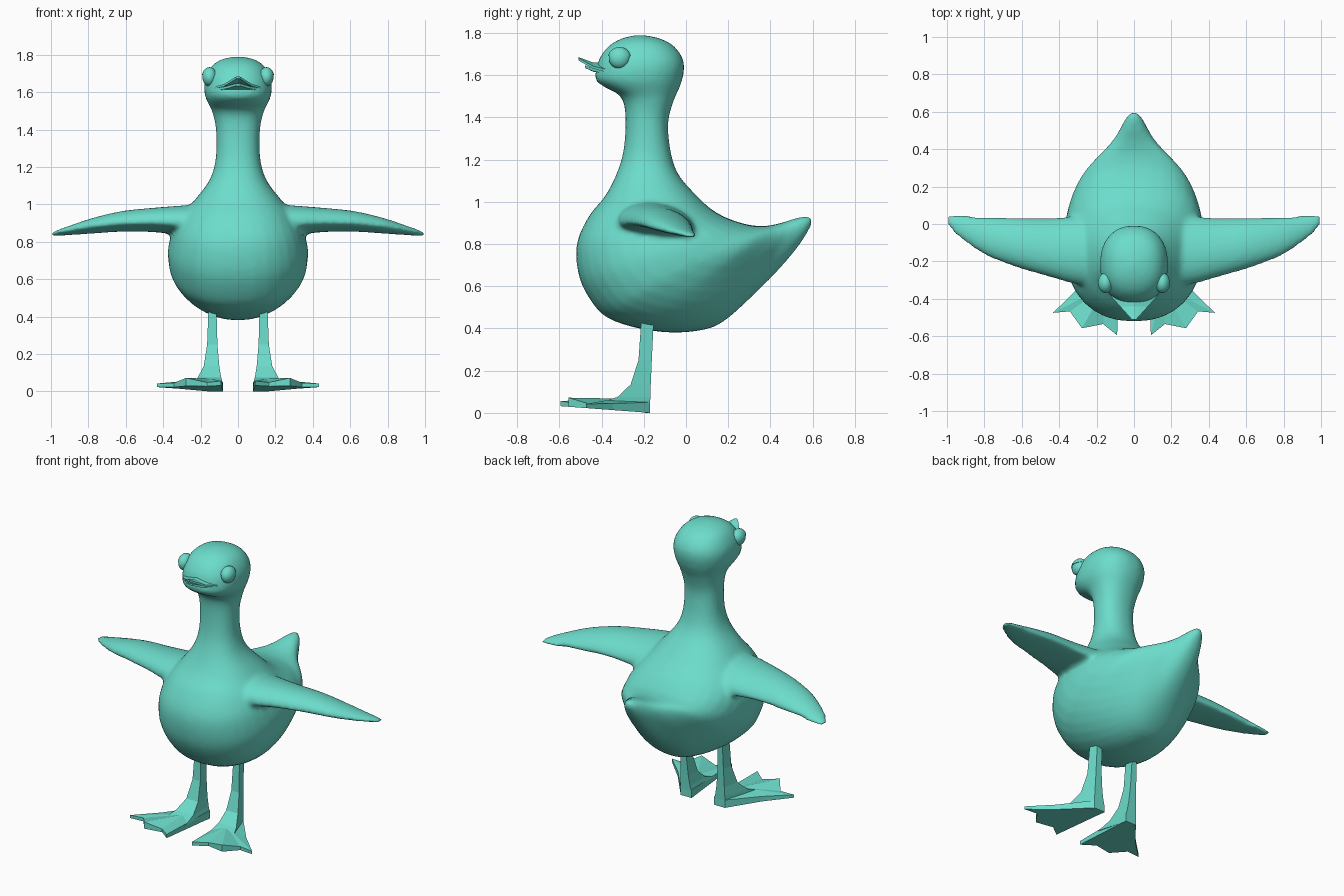
import bpy, bmesh, math
from mathutils import Vector

if "Cube" in bpy.data.objects:
    bpy.data.objects.remove(bpy.data.objects["Cube"])

teal = bpy.data.materials.new("teal")
teal.diffuse_color = (0.15, 0.72, 0.60, 1)
teal.use_nodes = True
teal.node_tree.nodes["Principled BSDF"].inputs["Base Color"].default_value = teal.diffuse_color


def finish(bm, name, smooth=True, mirror=False):
    bmesh.ops.recalc_face_normals(bm, faces=bm.faces)
    mesh = bpy.data.meshes.new(name)
    bm.to_mesh(mesh)
    bm.free()
    mesh.materials.append(teal)
    obj = bpy.data.objects.new(name, mesh)
    bpy.context.collection.objects.link(obj)
    for p in mesh.polygons:
        p.use_smooth = smooth
    if mirror:
        obj.modifiers.new("Mirror", 'MIRROR').use_mirror_merge = False
    return obj


def refine(rows, steps):
    """Smooth interpolation between rows of section values."""
    out = []
    for i in range(len(rows) - 1):
        a, b, c, d = (rows[max(0, min(len(rows) - 1, i + k))] for k in (-1, 0, 1, 2))
        for s in range(steps):
            t = s / steps
            out.append([0.5 * (2 * q + (r - p) * t + (2 * p - 5 * q + 4 * r - u) * t * t
                               + (3 * q - p - 3 * r + u) * t ** 3)
                        for p, q, r, u in zip(a, b, c, d)])
    return out + [list(rows[-1])]


def loft(bm, rings):
    rings = [[bm.verts.new(p) for p in ring] for ring in rings]
    n = len(rings[0])
    for a, b in zip(rings, rings[1:]):
        for i in range(n):
            bm.faces.new((a[i], a[(i + 1) % n], b[(i + 1) % n], b[i]))
    bm.faces.new(rings[0])
    bm.faces.new(rings[-1])


def power(v, e):
    return math.copysign(abs(v) ** e, v)


# Body: sections swing from head, down the neck and round to the tail
# front y, front z, back y, back z, half width
BODY = [
    (-.24, 1.79, -.20, 1.79, .02), (-.31, 1.772, -.13, 1.776, .09),
    (-.37, 1.735, -.065, 1.745, .14), (-.41, 1.68, -.02, 1.69, .172),
    (-.425, 1.63, -.008, 1.635, .182), (-.43, 1.58, -.02, 1.57, .175),
    (-.385, 1.543, -.04, 1.52, .155), (-.31, 1.50, -.06, 1.475, .135),
    (-.287, 1.41, -.085, 1.37, .117), (-.295, 1.25, -.07, 1.225, .12),
    (-.33, 1.13, -.03, 1.12, .155), (-.385, 1.025, .065, 1.015, .235),
    (-.455, .94, .12, .965, .29), (-.51, .83, .18, .93, .335),
    (-.52, .73, .23, .91, .36), (-.495, .61, .27, .898, .375),
    (-.42, .49, .31, .889, .37), (-.34, .435, .35, .886, .355),
    (-.20, .395, .39, .887, .32), (-.05, .38, .42, .893, .265),
    (.09, .395, .45, .90, .205), (.18, .435, .475, .908, .165),
    (.30, .54, .51, .92, .115), (.44, .68, .55, .929, .075),
    (.54, .80, .582, .932, .045), (.595, .89, .602, .92, .015),
]
# Wing: x, front y, front z, back y, back z, top thickness, bottom thickness
WING = [
    (.15, -.34, .90, .06, .86, .12, .08), (.30, -.325, .90, .045, .86, .112, .045),
    (.45, -.285, .90, .033, .86, .10, .02), (.62, -.235, .895, .035, .86, .085, .015),
    (.78, -.175, .88, .04, .85, .06, .015), (.90, -.10, .86, .047, .84, .035, .01),
    (.97, -.04, .85, .052, .835, .018, .01), (1.0, -.01, .842, .045, .833, .010, .008),
]
N = 32
ANGLES = [2 * math.pi * i / N for i in range(N)]
bm = bmesh.new()
rings = []
for fy, fz, by, bz, w in refine(BODY, 3):
    f, b = Vector((0, fy, fz)), Vector((0, by, bz))
    mid, half = (f + b) / 2, (f - b) / 2
    rings.append([mid + half * power(math.cos(a), .88)
                  + Vector((w * power(math.sin(a), .88), 0, 0)) for a in ANGLES])
loft(bm, rings)
for side in (-1, 1):
    rings = []
    for x, fy, fz, by, bz, top, low in refine(WING, 3):
        f, b = Vector((side * x, fy, fz)), Vector((side * x, by, bz))
        mid, half = (f + b) / 2, (f - b) / 2
        rings.append([mid + half * math.cos(a)
                      + Vector((0, 0, (top if math.sin(a) > 0 else low) * math.sin(a)))
                      for a in ANGLES])
    loft(bm, rings)
body = finish(bm, "body_and_wings")
# Fuse wings into the body with a soft joint
fuse = body.modifiers.new("Fuse", 'REMESH')
fuse.mode = 'VOXEL'
fuse.voxel_size = .014
fuse.use_smooth_shade = True
soften = body.modifiers.new("Soften", 'SMOOTH')
soften.factor, soften.iterations = .5, 8

# Eyes, with upper lids slightly larger than the eyeball
EYE = Vector((.152, -.315, 1.68))
for name, scale, lid in (("eyes", 1, False), ("eyelids", 1.09, True)):
    bm = bmesh.new()
    bmesh.ops.create_uvsphere(bm, u_segments=20, v_segments=12, radius=1)
    if lid:
        bmesh.ops.bisect_plane(bm, geom=bm.verts[:] + bm.edges[:] + bm.faces[:],
                               plane_co=(0, 0, .2), plane_no=(0, 0, 1), clear_inner=True)
        bmesh.ops.holes_fill(bm, edges=[e for e in bm.edges if e.is_boundary])
    for v in bm.verts:
        v.co = EYE + Vector((v.co.x * .038, v.co.y * .051, v.co.z * .049)) * scale
    eye = finish(bm, name, mirror=True)
    bpy.context.view_layer.objects.active = eye
    eye.select_set(True)
    bpy.ops.object.shade_smooth_by_angle(angle=math.radians(40))
    eye.select_set(False)


# Bill: two thin pointed plates; rows are half width, y, edge z, middle z
def bill(name, rows, thick):
    bm = bmesh.new()
    loft(bm, [[(-w, y, e), (-w / 2, y, e + (m - e) * .55), (0, y, m),
               (w / 2, y, e + (m - e) * .55), (w, y, e),
               (w, y, e - thick), (0, y, m - thick), (-w, y, e - thick)]
              for w, y, e, m in rows])
    finish(bm, name, smooth=False)


bill("upper_bill", [(.135, -.33, 1.63, 1.665), (.12, -.39, 1.63, 1.66),
                    (.075, -.44, 1.643, 1.66), (.012, -.51, 1.682, 1.686)], .012)
bill("lower_bill", [(.125, -.33, 1.615, 1.615), (.11, -.39, 1.622, 1.618),
                    (.06, -.44, 1.632, 1.63), (.012, -.478, 1.647, 1.647)], .013)

# Legs: four-sided, flaring into the foot
# z, inner x, outer x at front, outer x at back, front y, back y
LEG = [(.44, .115, .158, .150, -.212, -.153), (.25, .110, .165, .152, -.225, -.162),
       (.135, .100, .183, .155, -.262, -.167), (.075, .090, .215, .157, -.325, -.169),
       (.045, .082, .250, .158, -.42, -.17), (.0, .080, .157, .157, -.19, -.17)]
bm = bmesh.new()
loft(bm, [[(xi, fy, z), (xo, fy, z), (xb, by, z), (xi, by, z)]
          for z, xi, xo, xb, fy, by in LEG])
finish(bm, "legs", smooth=False, mirror=True)

# Webbed feet: outline x, y, top z, fanned up to an instep
FOOT = [(.08, -.17, .05), (.09, -.595, .056), (.165, -.535, .048), (.278, -.557, .072),
        (.343, -.467, .045), (.433, -.475, .042), (.30, -.345, .045), (.157, -.17, .05)]
bm = bmesh.new()
top = [bm.verts.new(p) for p in FOOT]
low = [bm.verts.new((x, y, .075 * (-.17 - y))) for x, y, z in FOOT]
instep = bm.verts.new((.15, -.33, .068))
bm.faces.new(low)
for i in range(len(FOOT)):
    j = (i + 1) % len(FOOT)
    bm.faces.new((top[i], top[j], instep))
    bm.faces.new((low[i], low[j], top[j], top[i]))
finish(bm, "feet", smooth=False, mirror=True)
